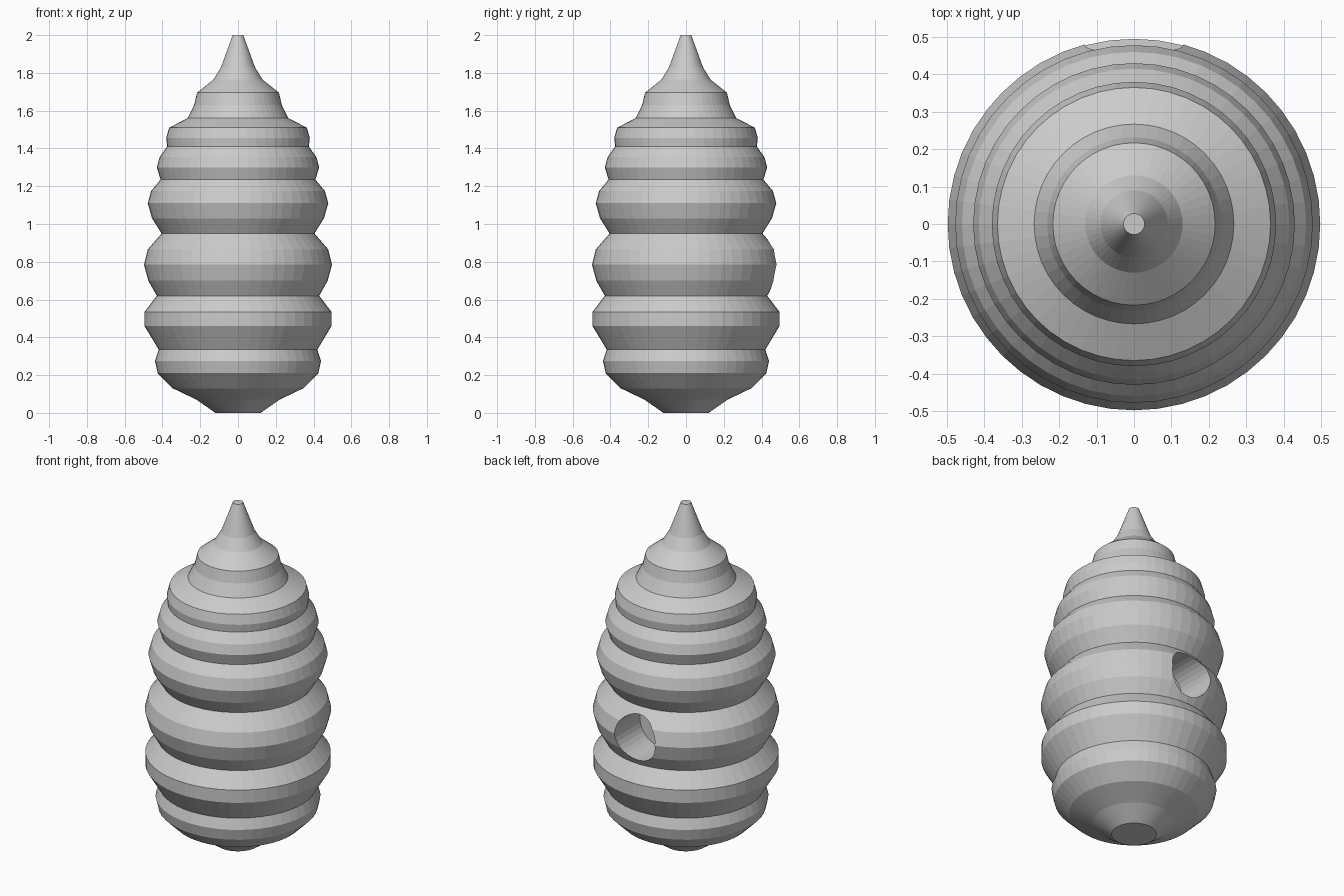
import bpy, bmesh
from math import cos, sin, pi

if "Cube" in bpy.data.objects:
    bpy.data.objects.remove(bpy.data.objects["Cube"])

SIDES = 48

# Hive outline as (radius, height), from base to tip
PROFILE = [
    (0.12, 0), (0.22, 0.07), (0.345, 0.13), (0.425, 0.21), (0.44, 0.275),
    (0.42, 0.335), (0.495, 0.46), (0.495, 0.535), (0.43, 0.62),
    (0.475, 0.70), (0.498, 0.785), (0.478, 0.865), (0.405, 0.95),
    (0.455, 1.03), (0.478, 1.11), (0.46, 1.175), (0.41, 1.235),
    (0.43, 1.30), (0.415, 1.355), (0.375, 1.41), (0.38, 1.455),
    (0.365, 1.51), (0.267, 1.56), (0.232, 1.63), (0.217, 1.695),
    (0.13, 1.765), (0.09, 1.83), (0.028, 2.0)]


def lathe(name, profile, sides):
    bm = bmesh.new()
    rings = [[bm.verts.new((r * cos(2 * pi * i / sides), r * sin(2 * pi * i / sides), z))
              for i in range(sides)] for r, z in profile]
    for a, b in zip(rings, rings[1:]):
        for i in range(sides):
            j = (i + 1) % sides
            bm.faces.new((a[i], a[j], b[j], b[i]))
    bm.faces.new(rings[0][::-1])
    bm.faces.new(rings[-1])
    mesh = bpy.data.meshes.new(name)
    bm.to_mesh(mesh)
    bm.free()
    obj = bpy.data.objects.new(name, mesh)
    bpy.context.collection.objects.link(obj)
    return obj


# Ribbed hive body
hive = lathe("hive_body", PROFILE, SIDES)

# Round blind entrance hole in the back
cutter = lathe("entrance_cutter", [(0.132, 0), (0.132, 0.4)], 32)
cutter.rotation_euler = (-pi / 2, 0, 0)
cutter.location = (0, 0.24, 0.785)
cutter.hide_render = True
cutter.hide_set(True)
cut = hive.modifiers.new("entrance", 'BOOLEAN')
cut.operation = 'DIFFERENCE'
cut.solver = 'EXACT'
cut.object = cutter
